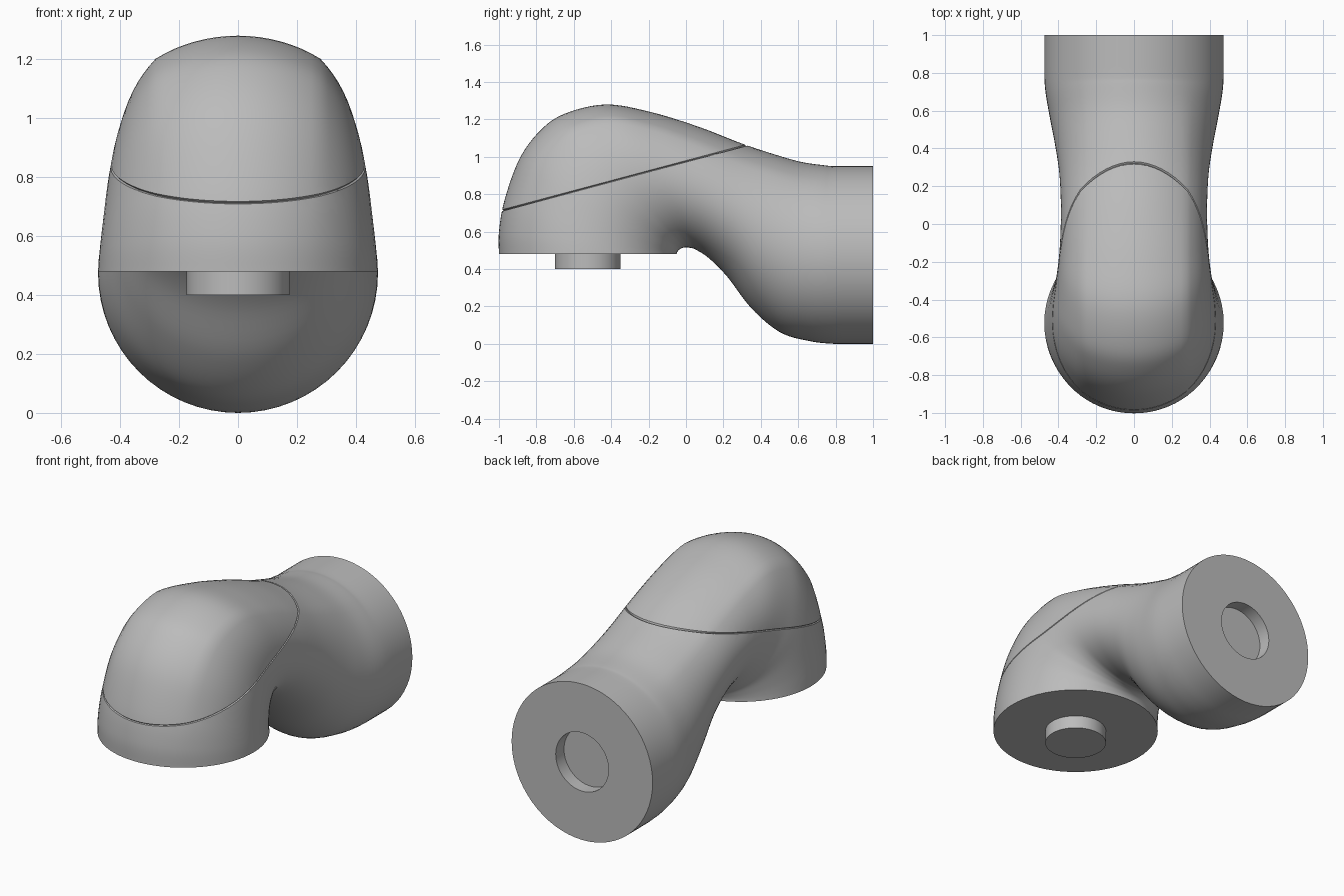
import bpy
import bmesh
from math import sin, cos, asin, sqrt, pi, radians
from mathutils import Vector

RADIUS = 0.475      # radius of both open ends
CREASE = 0.28       # half width of the rounded top strip
SOCKET = 0.178
DEPTH = 0.08
STEPS = 6           # sections between two control sections

# Each control section: outer (y, z), inner (y, z), half width
SECTIONS = [
    (-1, .48, -.05, .48, .475),
    (-1, .6, -.047, .49, .47),
    (-.97, .77, -.04, .5, .46),
    (-.89, .99, -.03, .508, .445),
    (-.78, 1.14, -.015, .514, .43),
    (-.65, 1.23, 0, .516, .415),
    (-.43, 1.28, .02, .514, .4),
    (-.19, 1.24, .05, .505, .39),
    (.07, 1.16, .12, .46, .387),
    (.31, 1.067, .22, .36, .395),
    (.49, 1.008, .35, .19, .418),
    (.62, .972, .5, .064, .445),
    (.74, .955, .65, .017, .468),
    (.8, .95, .8, 0, .475),
    (1, .95, 1, 0, .475),
]


def spline(a, b, c, d, t):
    """Catmull-Rom blend of four control rows."""
    return [(2 * q + (r - p) * t + (2 * p - 5 * q + 4 * r - s) * t * t
             + (3 * q - p - 3 * r + s) * t ** 3) / 2
            for p, q, r, s in zip(a, b, c, d)]


def smooth_rows(rows):
    result = []
    last = len(rows) - 1
    for i in range(last):
        before, after = rows[max(i - 1, 0)], rows[min(i + 2, last)]
        for k in range(STEPS):
            if i == last - 1:      # straight collar
                t = k / STEPS
                result.append([p + (q - p) * t for p, q in zip(rows[i], rows[i + 1])])
            else:
                result.append(spline(before, rows[i], rows[i + 1], after, k / STEPS))
    result.append(rows[last])
    return result


def half_outline(height, width):
    """Right half of a section as (x, up) from top to bottom."""
    points = []
    edge = asin(CREASE / RADIUS)
    for k in range(8):                       # rounded top strip
        a = edge * k / 8
        points.append((RADIUS * sin(a), height - RADIUS + RADIUS * cos(a)))
    start = asin(CREASE / width)
    drop = RADIUS - sqrt(RADIUS ** 2 - CREASE ** 2)
    rise = (height - drop) / cos(start)
    for k in range(10):                      # flank
        a = start + (pi / 2 - start) * k / 10
        points.append((width * sin(a), rise * cos(a)))
    for k in range(17):                      # underside
        a = pi / 2 + pi / 2 * k / 16
        points.append((width * sin(a), height * cos(a)))
    return points


def section_ring(row):
    outer = Vector((0, row[0], row[1]))
    inner = Vector((0, row[2], row[3]))
    centre, axis = (outer + inner) / 2, (outer - inner).normalized()
    half = half_outline((outer - inner).length / 2, row[4])
    outline = half + [(-x, u) for x, u in half[-2:0:-1]]
    return [centre + axis * u + Vector((x, 0, 0)) for x, u in outline]


def finish(obj, material):
    obj.data.materials.append(material)
    bpy.ops.object.select_all(action='DESELECT')
    obj.select_set(True)
    bpy.context.view_layer.objects.active = obj
    bpy.ops.object.shade_smooth_by_angle(angle=radians(30))


def build_body(material):
    rings = [section_ring(row) for row in smooth_rows(SECTIONS)]
    # Round socket sunk into the rear face
    centre = Vector((0, 1, RADIUS))
    mouth = [centre + (p - centre) * SOCKET / RADIUS for p in rings[-1]]
    rings += [mouth, [p - Vector((0, DEPTH, 0)) for p in mouth]]

    bm = bmesh.new()
    loops = [[bm.verts.new(p) for p in ring] for ring in rings]
    for a, b in zip(loops, loops[1:]):
        for k in range(len(a)):
            j = (k + 1) % len(a)
            bm.faces.new((a[k], a[j], b[j], b[k]))
    bm.faces.new(loops[0])
    bm.faces.new(loops[-1])
    bmesh.ops.recalc_face_normals(bm, faces=bm.faces[:])

    # Thin sloping seam groove between the upper shell and the rest
    normal = Vector((0, -.267, 1)).normalized()
    origin = Vector((0, -.97, .717))
    middle = []
    for offset in (-.004, .004, 0):
        cut = bmesh.ops.bisect_plane(
            bm, geom=bm.verts[:] + bm.edges[:] + bm.faces[:], dist=1e-5,
            plane_co=origin + normal * offset, plane_no=normal)
        middle = [g for g in cut['geom_cut'] if isinstance(g, bmesh.types.BMVert)]
    bm.normal_update()
    for v, n in [(v, v.normal.copy()) for v in middle]:
        v.co -= n * .008

    mesh = bpy.data.meshes.new("elbow_body")
    bm.to_mesh(mesh)
    bm.free()
    obj = bpy.data.objects.new("elbow_body", mesh)
    bpy.context.collection.objects.link(obj)
    finish(obj, material)


def build_peg(material):
    # Short round peg under the front opening
    bpy.ops.mesh.primitive_cylinder_add(
        vertices=64, radius=.175, depth=DEPTH + .02, location=(0, -.525, .45))
    peg = bpy.context.object
    peg.name = "locating_peg"
    finish(peg, material)


if "Cube" in bpy.data.objects:
    bpy.data.objects.remove(bpy.data.objects["Cube"], do_unlink=True)

grey = bpy.data.materials.new("plain_grey")
grey.use_nodes = True
colour = (.5, .5, .5, 1)
grey.diffuse_color = colour
grey.node_tree.nodes["Principled BSDF"].inputs["Base Color"].default_value = colour

build_body(grey)
build_peg(grey)
